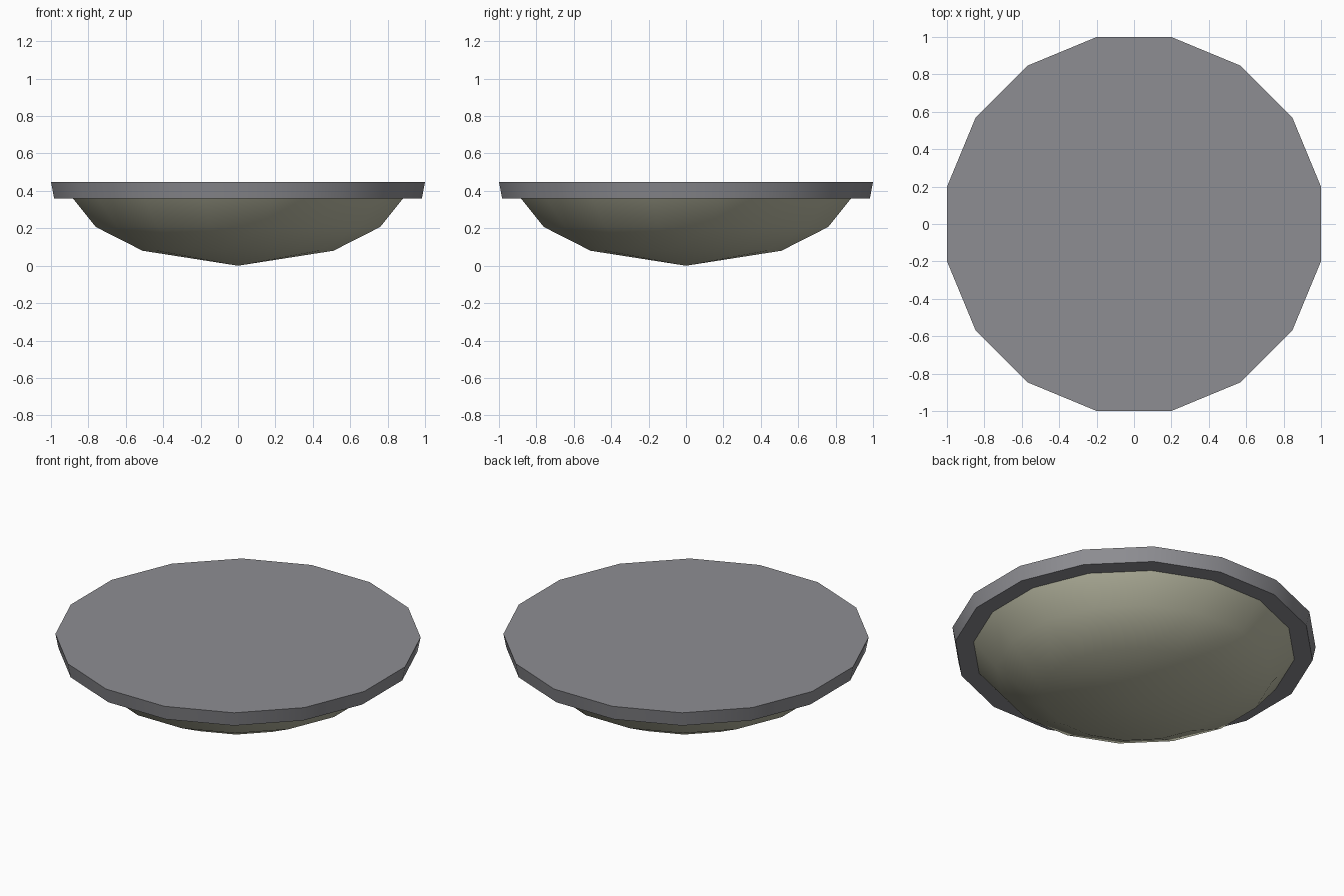
import bpy, bmesh, math

if "Cube" in bpy.data.objects:
    bpy.data.objects.remove(bpy.data.objects["Cube"])

SIDES = 16
FLAT = 1 / math.cos(math.pi / SIDES)  # flat-to-flat half width -> corner radius


def material(name, rgb):
    m = bpy.data.materials.new(name)
    m.diffuse_color = (*rgb, 1)
    m.use_nodes = True
    m.node_tree.nodes["Principled BSDF"].inputs["Base Color"].default_value = m.diffuse_color
    return m


def lathe(name, profile, mat, angle):
    """Revolve (half width, z) points, bottom to top, with closed ends."""
    bm = bmesh.new()
    rings = []
    for r, z in profile:
        if r == 0:
            rings.append([bm.verts.new((0, 0, z))] * SIDES)
            continue
        ring = []
        for i in range(SIDES):
            a = (i + 0.5) * 2 * math.pi / SIDES
            ring.append(bm.verts.new((r * FLAT * math.cos(a), r * FLAT * math.sin(a), z)))
        rings.append(ring)
    for lo, hi in zip(rings, rings[1:]):
        for i in range(SIDES):
            j = (i + 1) % SIDES
            quad = dict.fromkeys((lo[i], lo[j], hi[j], hi[i]))
            bm.faces.new(list(quad))
    for ring in (rings[0], rings[-1]):
        if ring[0] is not ring[1]:
            bm.faces.new(ring)
    bmesh.ops.recalc_face_normals(bm, faces=bm.faces)
    mesh = bpy.data.meshes.new(name)
    bm.to_mesh(mesh)
    bm.free()
    mesh.materials.append(mat)
    ob = bpy.data.objects.new(name, mesh)
    bpy.context.collection.objects.link(ob)
    bpy.ops.object.select_all(action='DESELECT')
    ob.select_set(True)
    bpy.context.view_layer.objects.active = ob
    bpy.ops.object.shade_smooth_by_angle(angle=math.radians(angle))
    return ob


grey = material("rim grey", (0.27, 0.27, 0.29))
olive = material("dome olive grey", (0.52, 0.52, 0.39))

# Flat disc with a slightly tapered edge
lathe("rim_disc", [(0.983, 0.36), (1.0, 0.447)], grey, 40)
# Shallow bowl hanging below the disc
lathe("dome", [(0, 0), (0.51, 0.08), (0.76, 0.207), (0.883, 0.36)], olive, 60)
